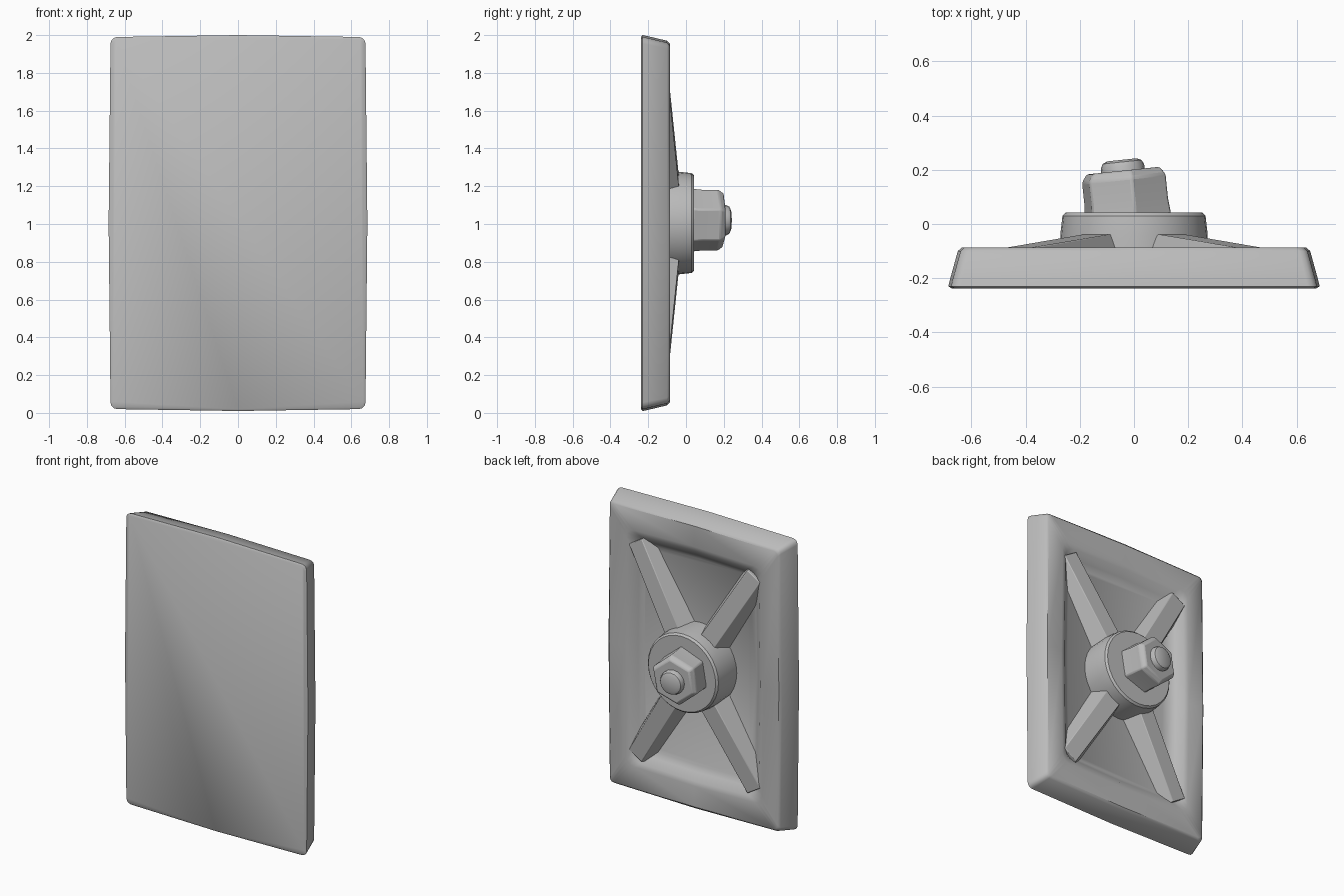
import bpy, bmesh, math
from mathutils import Matrix, Vector

cube = bpy.data.objects.get("Cube")
if cube:
    bpy.data.objects.remove(cube)

grey = bpy.data.materials.new("plain grey")
grey.use_nodes = True
colour = (0.5, 0.5, 0.5, 1)
grey.diffuse_color = colour
grey.node_tree.nodes["Principled BSDF"].inputs["Base Color"].default_value = colour
CENTRE = Vector((0, 0, 1.005))


def loft(name, rings, matrix=Matrix(), bevel=0.0, angle=35):
    """Skin equal-length rings of points, cap both ends, bevel and shade."""
    bm = bmesh.new()
    loops = [[bm.verts.new(matrix @ Vector(p)) for p in ring] for ring in rings]
    for a, b in zip(loops, loops[1:]):
        for i in range(len(a)):
            j = (i + 1) % len(a)
            bm.faces.new((a[i], a[j], b[j], b[i]))
    bm.faces.new(loops[0][::-1])
    bm.faces.new(loops[-1])
    bmesh.ops.recalc_face_normals(bm, faces=bm.faces)
    mesh = bpy.data.meshes.new(name)
    bm.to_mesh(mesh)
    bm.free()
    obj = bpy.data.objects.new(name, mesh)
    bpy.context.collection.objects.link(obj)
    mesh.materials.append(grey)
    if bevel:
        mod = obj.modifiers.new("soft edges", "BEVEL")
        mod.width, mod.segments, mod.limit_method = bevel, 2, "ANGLE"
        mod.angle_limit = math.radians(30)
    bpy.ops.object.select_all(action="DESELECT")
    obj.select_set(True)
    bpy.context.view_layer.objects.active = obj
    bpy.ops.object.shade_smooth_by_angle(angle=math.radians(angle))
    return obj


def bowed_rectangle(w, h, y, r, bow=0.01):
    """Rounded rectangle with slightly outward-bowed sides."""
    pts = []
    for k, (sx, sz) in enumerate([(1, 1), (-1, 1), (-1, -1), (1, -1)]):
        for s in range(4):
            t = math.radians(90 * k + 30 * s)
            x = sx * (w - bow - r) + r * math.cos(t)
            z = sz * (h - bow - r) + r * math.sin(t)
            pts.append((x, y, z))
        mid = math.radians(90 * (k + 1))
        pts.append((w * math.cos(mid), y, h * math.sin(mid)))
    return pts


def polygon(n, r, y, turn=0.0, squash=1.0):
    return [(r * math.cos(turn + math.tau * i / n), y,
             squash * r * math.sin(turn + math.tau * i / n)) for i in range(n)]


# Plate with tapered sides and a recessed back
sections = [(0.672, 0.985, -0.238, 0.03), (0.685, 0.995, -0.23, 0.035),
            (0.679, 0.99, -0.205, 0.035), (0.65, 0.965, -0.1, 0.03),
            (0.635, 0.95, -0.086, 0.03), (0.52, 0.81, -0.086, 0.06),
            (0.49, 0.78, -0.094, 0.07), (0.45, 0.735, -0.13, 0.06),
            (0.42, 0.70, -0.155, 0.05)]
loft("plate", [bowed_rectangle(*s) for s in sections],
     Matrix.Translation(CENTRE), angle=40)

# Four tapering diagonal ribs
def rib_end(r, top, half_top, half_base):
    return [(r, -0.17, -half_base), (r, top, -half_top),
            (r, top, half_top), (r, -0.17, half_base)]

diagonal = math.atan2(0.72, 0.44)
for side, sx in (("left", 1), ("right", -1)):
    for level, sz in (("upper", 1), ("lower", -1)):
        direction = Vector((sx * math.cos(diagonal), 0, sz * math.sin(diagonal)))
        across = Vector((-direction.z, 0, direction.x))
        place = Matrix((direction, Vector((0, 1, 0)), across)).transposed().to_4x4()
        loft(f"{level}_{side}_rib",
             [rib_end(0.15, -0.028, 0.06, 0.11), rib_end(0.85, -0.09, 0.055, 0.095)],
             Matrix.Translation(CENTRE) @ place, 0.004, 30)

# Central hub
loft("hub", [polygon(32, r, y) for r, y in
             [(0.272, -0.17), (0.272, -0.04), (0.264, 0.03), (0.252, 0.043)]],
     Matrix.Translation(CENTRE))

# Slightly tilted hexagonal nut and the bolt end
tilt = Matrix.Translation((-0.02, 0, 1.02)) @ Matrix.Rotation(math.radians(6), 4, "Z")
turn = math.radians(20)
loft("nut", [polygon(6, r, y, turn) for r, y in
             [(0.172, 0.02), (0.166, 0.08), (0.166, 0.17), (0.145, 0.198)]],
     tilt, 0.008, 25)
loft("bolt_end", [polygon(16, r, y) for r, y in
                  [(0.082, 0.15), (0.08, 0.215), (0.072, 0.23), (0.055, 0.238)]], tilt)
